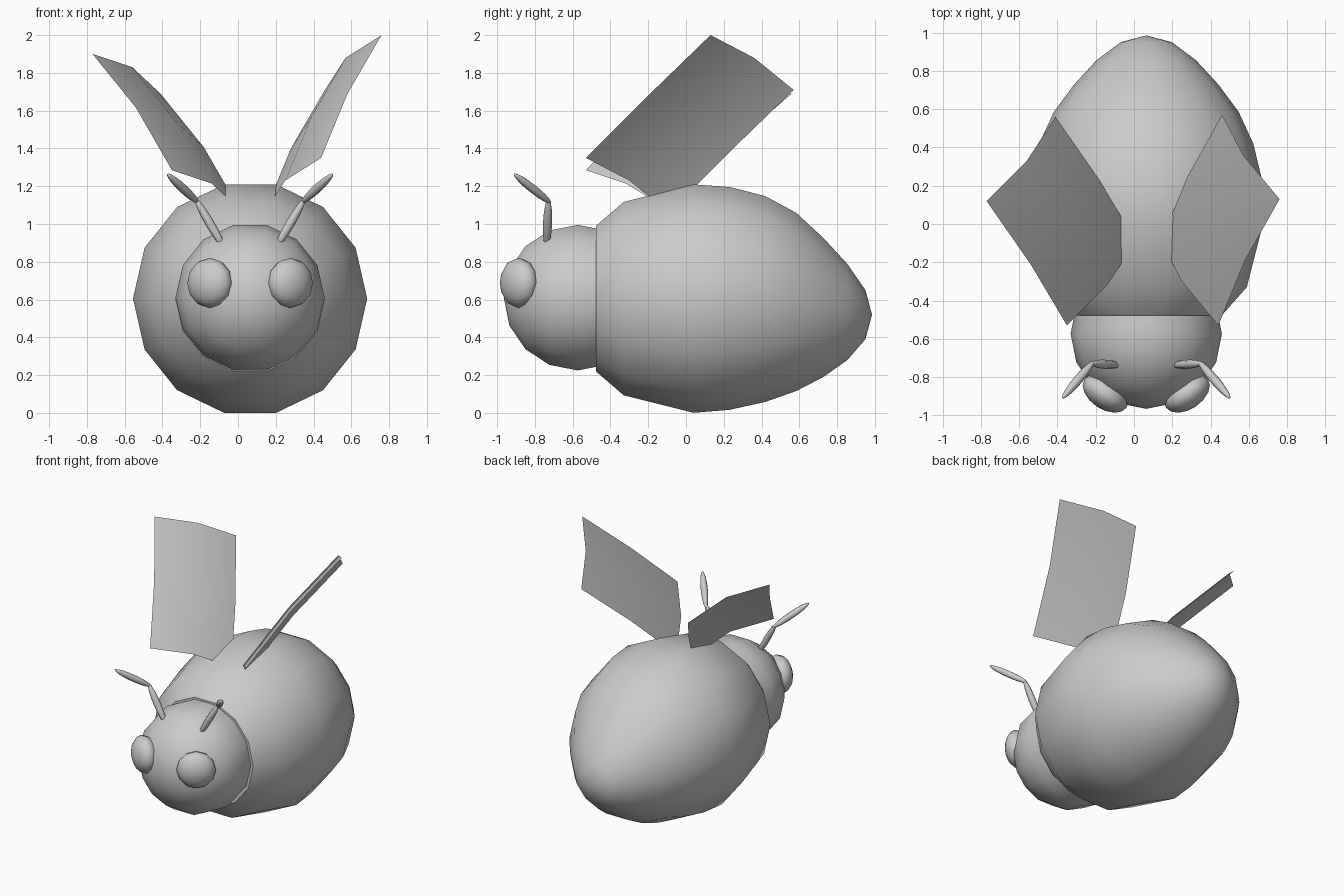
import bpy, bmesh, math
from mathutils import Vector, Matrix

if "Cube" in bpy.data.objects:
    bpy.data.objects.remove(bpy.data.objects["Cube"])

CX = 0.064   # symmetry line of the body
SIDES = 14


def finish(name, bm, angle=45):
    me = bpy.data.meshes.new(name)
    bm.to_mesh(me)
    bm.free()
    ob = bpy.data.objects.new(name, me)
    bpy.context.collection.objects.link(ob)
    bpy.ops.object.select_all(action='DESELECT')
    ob.select_set(True)
    bpy.context.view_layer.objects.active = ob
    bpy.ops.object.shade_smooth_by_angle(angle=math.radians(angle))
    return ob


def lathe(name, rings, angle=45):
    """Skin rings (y, radius, centre z) around the y axis; radius 0 makes a tip."""
    bm = bmesh.new()
    loops = []
    for y, r, cz in rings:
        n = SIDES if r > 0 else 1
        loops.append([bm.verts.new((CX + r * math.cos(2 * math.pi * i / SIDES), y,
                                    cz + r * math.sin(2 * math.pi * i / SIDES)))
                      for i in range(n)])
    for a, b in zip(loops, loops[1:]):
        for i in range(SIDES):
            j = (i + 1) % SIDES
            if len(a) == 1:
                bm.faces.new((a[0], b[j], b[i]))
            elif len(b) == 1:
                bm.faces.new((a[i], a[j], b[0]))
            else:
                bm.faces.new((a[i], a[j], b[j], b[i]))
    bmesh.ops.recalc_face_normals(bm, faces=bm.faces)
    return finish(name, bm, angle)


def ellipsoid(name, centre, axis, radius, half_len, segs=12, rings=8):
    """Ball stretched or flattened along the given axis."""
    bm = bmesh.new()
    rot = Vector(axis).to_track_quat('Z', 'Y').to_matrix().to_4x4()
    mat = Matrix.Translation(centre) @ rot @ Matrix.Diagonal((radius, radius, half_len, 1))
    bmesh.ops.create_uvsphere(bm, u_segments=segs, v_segments=rings, radius=1, matrix=mat)
    return finish(name, bm, 180)


def wing(name, corner, across, along):
    """Bent 3 x 3 sheet: start at the front tip, add the steps across and along."""
    bm = bmesh.new()
    grid, row = [], Vector(corner)
    for v in [(0, 0, 0)] + along:
        row = row + Vector(v)
        p, line = row.copy(), []
        for u in [(0, 0, 0)] + across:
            p = p + Vector(u)
            line.append(bm.verts.new(p))
        grid.append(line)
    for a, b in zip(grid, grid[1:]):
        for i in range(2):
            bm.faces.new((a[i], a[i + 1], b[i + 1], b[i]))
    bmesh.ops.recalc_face_normals(bm, faces=bm.faces)
    return finish(name, bm, 60)


# Body: egg with a slightly drooping tail
lathe("body", [(-0.477, 0.34, 0.605), (-0.477, 0.395, 0.605), (-0.33, 0.525, 0.605),
               (0.04, 0.62, 0.605), (0.23, 0.605, 0.606), (0.42, 0.559, 0.603),
               (0.585, 0.483, 0.587), (0.728, 0.377, 0.558), (0.855, 0.26, 0.534),
               (0.95, 0.133, 0.52), (0.985, 0, 0.52)], 40)

# Head: ball sunk into the front of the body
head = [(-0.573 - 0.392 * math.cos(math.pi * k / 16),
         0.395 * math.sin(math.pi * k / 16) if k else 0, 0.61) for k in range(0, 12, 2)]
lathe("head", head + [(-0.42, 0.355, 0.61)], 60)

# Eyes and two-piece antennae on both sides
for side, s in (("left", -1), ("right", 1)):
    ellipsoid(side + "_eye", (CX + s * 0.213, -0.885, 0.688), (s * 0.56, -0.83, 0), 0.133, 0.082)
    joints = {"lower": ((0.135, -0.738, 0.87), (0.29, -0.728, 1.135)),
              "upper": ((0.272, -0.715, 1.11), (0.438, -0.91, 1.265))}
    for part, (p, q) in joints.items():
        p, q = Vector((CX + s * p[0], *p[1:])), Vector((CX + s * q[0], *q[1:]))
        ellipsoid(f"{side}_antenna_{part}", (p + q) / 2, q - p, 0.024, (q - p).length / 2, 8, 10)

# Wings: raised at slightly different angles
wing("right_wing", (0.76, 0.13, 2.0),
     [(-0.19, 0.23, -0.12), (-0.11, 0.21, -0.17)],
     [(-0.18, -0.32, -0.31), (-0.14, -0.34, -0.34)])
wing("left_wing", (-0.77, 0.12, 1.9),
     [(0.21, 0.21, -0.07), (0.15, 0.23, -0.14)],
     [(0.23, -0.33, -0.285), (0.19, -0.32, -0.33)])
